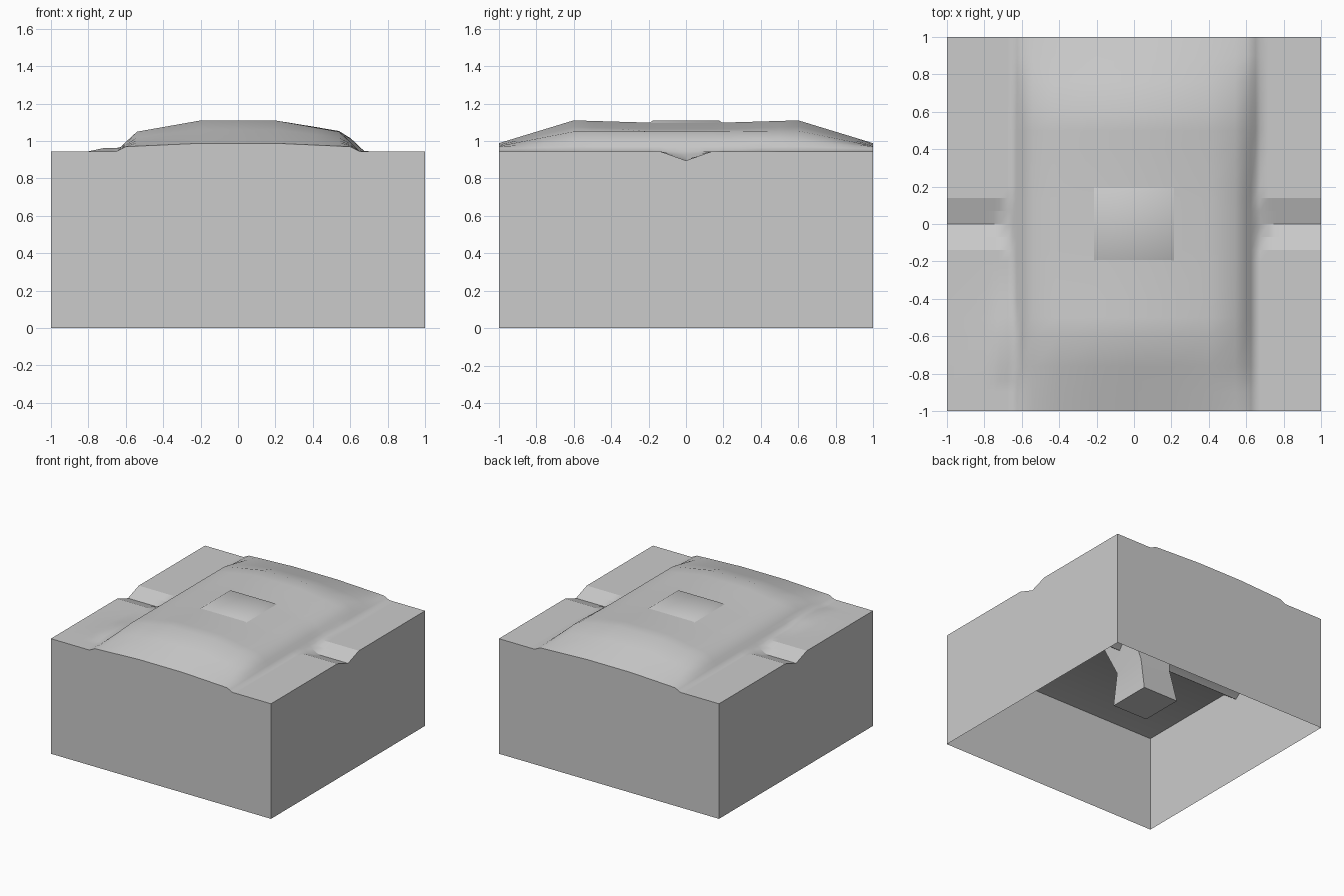
import bpy, bmesh, math

if "Cube" in bpy.data.objects:
    bpy.data.objects.remove(bpy.data.objects["Cube"])


def clamp(v):
    return max(0.0, min(1.0, v))


def interp(points, v):
    # piecewise linear profile lookup
    for (a, za), (b, zb) in zip(points, points[1:]):
        if v <= b:
            return za + (zb - za) * clamp((v - a) / (b - a))
    return points[-1][1]


GROUND = 0.945
# mound cross-sections: middle and ends
MID = [(0, 1.11), (0.2, 1.11), (0.54, 1.05), (0.6, 0.995), (0.65, 0.945), (0.74, 0.89), (1, 0.5)]
END = [(0, 0.988), (0.2, 0.988), (0.6, 0.97), (0.65, 0.945), (0.74, 0.89), (1, 0.5)]


def top_height(x, y):
    ax, ay = abs(x), abs(y)
    # V-shaped channel on both sides
    ground = GROUND - 0.05 * clamp(1 - ay / 0.14)
    # low lump beside the mound
    if x < -0.55 and -0.78 < y < -0.42:
        ground += 0.017 * clamp((x + 0.8) / 0.08)
    # right side swells slightly toward the back
    w = ax / (1 + 0.04 * clamp((y - 0.15) / 0.3)) if x > 0 else ax
    t = clamp((ay - 0.6) / 0.4)
    mound = interp(MID, w) * (1 - t) + interp(END, w) * t
    # slightly dished lengthways
    if ax < 0.5:
        mound -= 0.012 * clamp((0.6 - ay) / 0.4)
    return max(ground, mound)


def under_height(x, y):
    # flat underside with a ridge below the channel
    return 0.79 - 0.1 * clamp(1 - abs(y) / 0.14)


def make_object(name, bm, angle):
    bmesh.ops.recalc_face_normals(bm, faces=bm.faces)
    me = bpy.data.meshes.new(name)
    bm.to_mesh(me)
    bm.free()
    ob = bpy.data.objects.new(name, me)
    bpy.context.collection.objects.link(ob)
    bpy.ops.object.select_all(action="DESELECT")
    ob.select_set(True)
    bpy.context.view_layer.objects.active = ob
    bpy.ops.object.shade_smooth_by_angle(angle=math.radians(angle))


def sheet(name, xs, ys, height, walls=False):
    bm = bmesh.new()
    rows = [[bm.verts.new((x, y, height(x, y))) for x in xs] for y in ys]
    for r0, r1 in zip(rows, rows[1:]):
        for i in range(len(xs) - 1):
            bm.faces.new((r0[i], r0[i + 1], r1[i + 1], r1[i]))
    # crisp channel creases
    for e in bm.edges:
        a, b = (v.co for v in e.verts)
        if a.y == b.y and abs(a.y) < 0.15 and min(abs(a.x), abs(b.x)) > 0.65:
            e.smooth = False
    if walls:
        border = [e for e in bm.edges if e.is_boundary]
        for v in bmesh.ops.extrude_edge_only(bm, edges=border)["geom"]:
            if isinstance(v, bmesh.types.BMVert):
                v.co.z = 0.0
    make_object(name, bm, 50)


def mirrored(vals):
    return sorted({s * v for v in vals for s in (-1, 1)})


# Terrain surface with outer walls, open at the bottom
xs = mirrored([0, 0.2, 0.4, 0.54, 0.6, 0.625, 0.65, 0.675, 0.72, 0.75, 0.8, 1])
ys = mirrored([0, 0.07, 0.14, 0.2, 0.4, 0.5, 0.6, 0.76, 0.84, 0.9, 1])
sheet("terrain_block", xs, ys, top_height, walls=True)

# Underside of the top
sheet("underside", [-1, 0, 1], [-1, -0.14, 0, 0.14, 1], under_height)

# Central post: its top shows as a pad on the mound, its foot hangs inside
# sections: centre x, centre y, half x, half y, z
sections = [(0, 0, 0.19, 0.175, 1.11), (0, 0, 0.24, 0.22, 1.08),
            (0, 0, 0.2, 0.18, 0.85), (-0.05, 0.05, 0.14, 0.14, 0.55),
            (-0.06, 0.06, 0.16, 0.18, 0.28)]
bm = bmesh.new()
rings = [[bm.verts.new((cx + sx * hx, cy + sy * hy, z))
          for sx, sy in ((-1, -1), (1, -1), (1, 1), (-1, 1))]
         for cx, cy, hx, hy, z in sections]
for a, b in zip(rings, rings[1:]):
    for i in range(4):
        j = (i + 1) % 4
        bm.faces.new((a[i], a[j], b[j], b[i]))
bm.faces.new(rings[0])
bm.faces.new(rings[-1])
make_object("centre_post", bm, 60)
